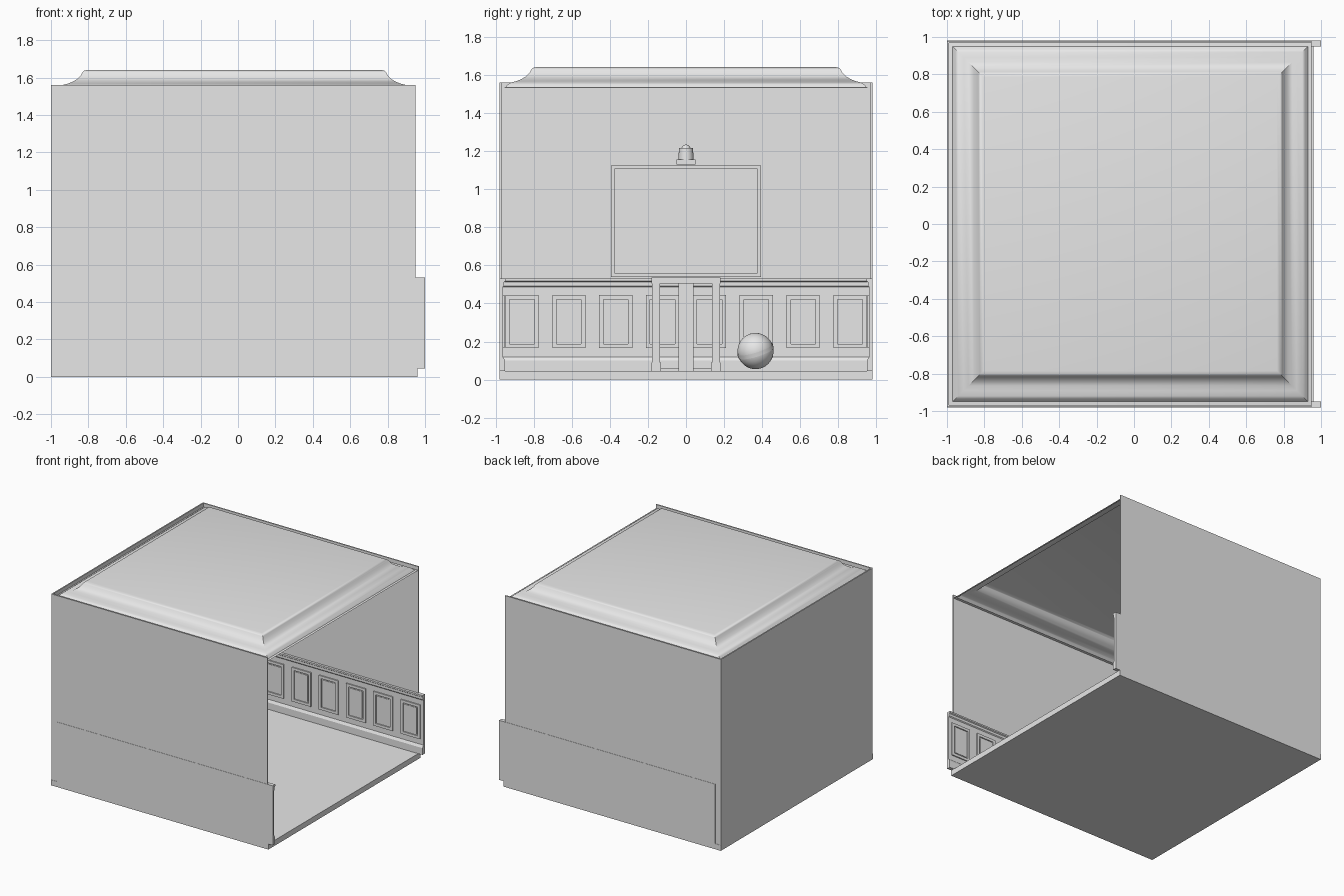
import bpy, bmesh, math
from mathutils import Matrix, Vector

if "Cube" in bpy.data.objects:
    bpy.data.objects.remove(bpy.data.objects["Cube"])

grey = bpy.data.materials.new("plain_grey")
grey.diffuse_color = (0.8, 0.8, 0.8, 1)
grey.use_nodes = True
grey.node_tree.nodes["Principled BSDF"].inputs["Base Color"].default_value = grey.diffuse_color


def finish(name, bm, smooth=False):
    bmesh.ops.recalc_face_normals(bm, faces=bm.faces)
    me = bpy.data.meshes.new(name)
    bm.to_mesh(me)
    bm.free()
    me.materials.append(grey)
    ob = bpy.data.objects.new(name, me)
    bpy.context.collection.objects.link(ob)
    if smooth:
        bpy.context.view_layer.objects.active = ob
        ob.select_set(True)
        bpy.ops.object.shade_smooth_by_angle(angle=math.radians(35))
        ob.select_set(False)
    return ob


def add_box(bm, x0, x1, y0, y1, z0, z1):
    m = (Matrix.Translation(((x0 + x1) / 2, (y0 + y1) / 2, (z0 + z1) / 2))
         @ Matrix.Diagonal((x1 - x0, y1 - y0, z1 - z0, 1)))
    bmesh.ops.create_cube(bm, size=1, matrix=m)


def boxes(name, *dims):
    bm = bmesh.new()
    for d in dims:
        add_box(bm, *d)
    return finish(name, bm)


# floor slab and three thin walls, open on the right
boxes("floor", (-1, 0.96, -0.98, 0.98, 0, 0.045))
boxes("back_wall", (-1, -0.99, -0.978, 0.978, 0.04, 1.56))
for s, side in ((-1, "front"), (1, "rear")):
    y0, y1 = sorted((s * 0.968, s * 0.978))
    boxes(side + "_wall", (-1, 0.95, y0, y1, 0.04, 1.56))


# panelled wainscot, built along local x with its face toward local -y
def wainscot(name, matrix):
    bm = bmesh.new()
    h = 0.975
    # moulded rail and skirting profile (depth, height)
    prof = [(0, 0.045), (0.03, 0.045), (0.03, 0.10), (0.022, 0.115), (0.018, 0.12),
            (0.018, 0.485), (0.024, 0.492), (0.024, 0.512), (0.032, 0.518),
            (0.032, 0.53), (0, 0.53)]
    ends = [[bm.verts.new((x, -d, z)) for d, z in prof] for x in (-h, h)]
    n = len(prof)
    for i in range(n):
        j = (i + 1) % n
        bm.faces.new((ends[0][i], ends[0][j], ends[1][j], ends[1][i]))
    for e in ends:
        bm.faces.new(e)
    # eight picture-frame mouldings around slightly raised panels
    for k in range(8):
        c = (k - 3.5) * 0.246
        for a in (-1, 1):
            x0, x1 = sorted((c + a * 0.087, c + a * 0.065))
            add_box(bm, x0, x1, -0.027, -0.015, 0.165, 0.443)
        for z in (0.165, 0.421):
            add_box(bm, c - 0.065, c + 0.065, -0.027, -0.015, z, z + 0.022)
        add_box(bm, c - 0.055, c + 0.055, -0.022, -0.015, 0.197, 0.411)
    bm.transform(matrix)
    return finish(name, bm)


wainscot("rear_wainscot", Matrix.Translation((0.025, 0.98, 0)))
wainscot("front_wainscot", Matrix.Translation((0.025, -0.98, 0)) @ Matrix.Rotation(math.pi, 4, 'Z'))
wainscot("back_wainscot", Matrix.Translation((-0.99, 0, 0)) @ Matrix.Rotation(math.pi / 2, 4, 'Z'))

# coved tray ceiling: nested square rings closed by a flat panel
bm = bmesh.new()
cove = [(0.968, 1.53), (0.95, 1.533), (0.935, 1.55), (0.92, 1.56), (0.89, 1.567), (0.865, 1.577),
        (0.84, 1.592), (0.822, 1.61), (0.812, 1.628), (0.803, 1.637), (0.785, 1.641)]
prev = None
for r, z in cove:
    ring = [bm.verts.new((-0.02 + a * r, b * r, z)) for a, b in ((-1, -1), (1, -1), (1, 1), (-1, 1))]
    if prev:
        for i in range(4):
            j = (i + 1) % 4
            bm.faces.new((prev[i], prev[j], ring[j], ring[i]))
    prev = ring
bm.faces.new(prev)
finish("tray_ceiling", bm, True)

# wall picture with a thin stepped frame
X = -0.99
boxes("picture_frame",
      (X, -0.95, -0.395, -0.375, 0.54, 1.125), (X, -0.95, 0.375, 0.395, 0.54, 1.125),
      (X, -0.95, -0.375, 0.375, 0.54, 0.56), (X, -0.95, -0.375, 0.375, 1.105, 1.125))
boxes("picture_panel", (X, -0.965, -0.375, 0.375, 0.56, 1.105))

# small lamp above the picture
boxes("lamp_base", (X, -0.90, -0.05, 0.05, 1.13, 1.155))
bm = bmesh.new()
for r, z0, z1 in ((0.04, 1.155, 1.215), (0.024, 1.155, 1.212)):
    bmesh.ops.create_cone(bm, cap_ends=True, segments=20, radius1=r, radius2=r * 0.92, depth=z1 - z0,
                          matrix=Matrix.Translation((-0.945, 0, (z0 + z1) / 2)))
bmesh.ops.create_uvsphere(bm, u_segments=20, v_segments=10, radius=0.024,
                          matrix=Matrix.Translation((-0.945, 0, 1.21)))
finish("lamp_shade", bm, True)

# small table below the picture: top, four legs with feet, centre post and low bars
cx = -0.76
boxes("table_top", (cx - 0.18, cx + 0.18, -0.18, 0.18, 0.505, 0.535))
bm = bmesh.new()
for a in (-1, 1):
    for b in (-1, 1):
        x, y = cx + a * 0.157, b * 0.157
        add_box(bm, x - 0.021, x + 0.021, y - 0.021, y + 0.021, 0.045, 0.505)
        add_box(bm, x - 0.025, x + 0.025, y - 0.025, y + 0.025, 0.045, 0.09)
finish("table_legs", bm)
boxes("table_post", (cx - 0.04, cx + 0.04, -0.04, 0.04, 0.045, 0.505))
boxes("table_bars", (cx - 0.012, cx + 0.012, -0.16, 0.16, 0.045, 0.06))

# ball with a tilted raised band
tilt = Matrix.Translation((-0.5, 0.365, 0.15)) @ Matrix.Rotation(math.radians(17), 4, 'X')
tilt = tilt @ Matrix.Rotation(math.radians(12), 4, 'Y')
bm = bmesh.new()
bmesh.ops.create_uvsphere(bm, u_segments=32, v_segments=18, radius=0.095, matrix=tilt)
finish("ball", bm, True)
bm = bmesh.new()
bmesh.ops.create_cone(bm, cap_ends=False, segments=32, radius1=0.0965, radius2=0.0965, depth=0.022, matrix=tilt)
finish("ball_band", bm, True)
